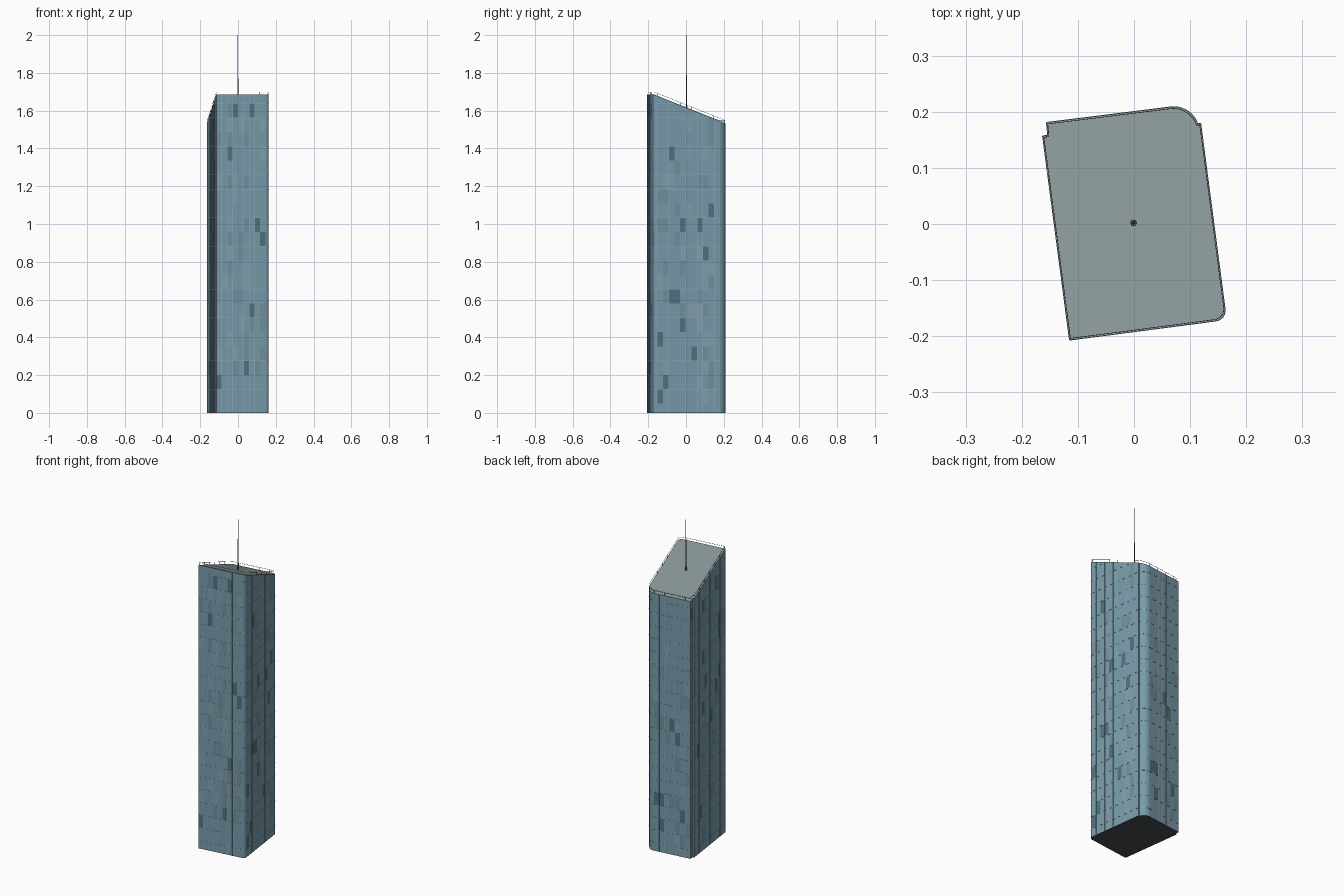
import bpy, bmesh, math, random
from mathutils import Vector, Matrix

if "Cube" in bpy.data.objects:
    bpy.data.objects.remove(bpy.data.objects["Cube"])

random.seed(4)
TILT = math.radians(7.6)
FLOOR = 0.0757


def material(name, rgb):
    m = bpy.data.materials.new(name)
    m.diffuse_color = (*rgb, 1)
    m.use_nodes = True
    m.node_tree.nodes["Principled BSDF"].inputs["Base Color"].default_value = m.diffuse_color
    return m


glass = [material("glass", (0.19, 0.33, 0.41)),
         material("glass_pale", (0.22, 0.35, 0.43)),
         material("glass_grey", (0.17, 0.28, 0.35)),
         material("glass_dark", (0.08, 0.17, 0.22))]
roof_mat = material("roof", (0.24, 0.29, 0.30))
base_mat = material("base", (0.06, 0.07, 0.075))
frame_mat = material("frame", (0.27, 0.40, 0.47))
metal_mat = material("metal", (0.10, 0.11, 0.12))


def roof_z(x, y):
    v = -x * math.sin(TILT) + y * math.cos(TILT)
    return 1.685 + (v + 0.19) * (1.53 - 1.685) / 0.39


def line(a, b, n):
    a, b = Vector(a), Vector(b)
    return [a.lerp(b, i / n) for i in range(n)]


def arc(c, r, a0, a1, n):
    return [Vector((c[0] + r * math.cos(math.radians(a0 + (a1 - a0) * i / n)),
                    c[1] + r * math.sin(math.radians(a0 + (a1 - a0) * i / n)))) for i in range(n)]


def finish(bm, name, mats):
    me = bpy.data.meshes.new(name)
    bm.normal_update()
    bm.to_mesh(me)
    bm.free()
    for m in mats:
        me.materials.append(m)
    ob = bpy.data.objects.new(name, me)
    bpy.context.collection.objects.link(ob)
    return ob


def beam(bm, a, b, w):
    a, b = Vector(a), Vector(b)
    d = b - a
    rot = d.to_track_quat('Z', 'Y').to_matrix().to_4x4()
    bmesh.ops.create_cube(bm, size=1, matrix=Matrix.Translation((a + b) / 2) @ rot
                          @ Matrix.Diagonal((w, w, d.length, 1)))


def up(p, dz=0):
    return (p.x, p.y, roof_z(p.x, p.y) + dz)


# footprint: sharp front-left, two rounded corners, two notches
front = line((-0.115, -0.207), (0.146, -0.173), 9)
corner_fr = arc((0.1436, -0.154), 0.019, -82.4, 7.6, 6)
right = line((0.1624, -0.1515), (0.119, 0.179), 11)
corner_br = [Vector((0.119, 0.179))] + arc((0.071, 0.164), 0.045, 19.5, 97.6, 8)
back = line((0.065, 0.2086), (-0.156, 0.181), 7)
notch = [Vector((-0.156, 0.181)), Vector((-0.154, 0.158))]
left = line((-0.163, 0.157), (-0.115, -0.207), 12)
ring = front + corner_fr + right + corner_br + back + notch + left
N = len(ring)

# tower body, cut into floors, with scattered tinted panes
bm = bmesh.new()
lo = [bm.verts.new((p.x, p.y, 0)) for p in ring]
hi = [bm.verts.new(up(p)) for p in ring]
for i in range(N):
    j = (i + 1) % N
    bm.faces.new((lo[i], lo[j], hi[j], hi[i]))
bm.faces.new(hi)
bm.faces.new(lo[::-1])
floors = [(k - 0.35) * FLOOR for k in range(1, 23)]
for z in floors:
    bmesh.ops.bisect_plane(bm, geom=bm.verts[:] + bm.edges[:] + bm.faces[:],
                           plane_co=(0, 0, z), plane_no=(0, 0, 1))
bm.normal_update()
for f in bm.faces:
    if f.normal.z > 0.5:
        f.material_index = 4
    elif f.normal.z < -0.5:
        f.material_index = 5
    elif max(e.calc_length() for e in f.edges) < 0.08 and f.calc_area() > 0.0015:
        f.material_index = random.choices((0, 1, 2, 3), (80, 8, 8, 4))[0]
finish(bm, "tower_body", glass + [roof_mat, base_mat])

# curtain wall frame lines
bm = bmesh.new()
for z in floors:
    for i in range(N):
        a, b = ring[i], ring[(i + 1) % N]
        if z < min(roof_z(*a), roof_z(*b)):
            beam(bm, (a.x, a.y, z), (b.x, b.y, z), 0.0015)
for p in front[1:] + right[1:] + back[1:] + left[1:]:
    beam(bm, (p.x, p.y, 0), up(p), 0.0015)
finish(bm, "wall_frame", [frame_mat])

# roof railing set slightly inside the edge
rail = [p * 0.985 for p in ring]
bm = bmesh.new()
for i in range(N):
    a, b = rail[i], rail[(i + 1) % N]
    beam(bm, up(a, 0.015), up(b, 0.015), 0.0012)
for side in (front, right, back, left):
    for p in side[::2]:
        q = p * 0.985
        beam(bm, up(q, -0.002), up(q, 0.0155), 0.0014)
finish(bm, "roof_railing", [metal_mat])


# stepped antenna
def mast(name, r1, r2, z0, z1):
    bm = bmesh.new()
    bmesh.ops.create_cone(bm, cap_ends=True, segments=10, radius1=r1, radius2=r2, depth=z1 - z0,
                          matrix=Matrix.Translation((-0.001, 0.002, (z0 + z1) / 2)))
    finish(bm, name, [metal_mat])


mast("antenna_foot", 0.006, 0.005, 1.595, 1.622)
mast("antenna_lower", 0.0028, 0.0024, 1.61, 1.79)
mast("antenna_upper", 0.0014, 0.0008, 1.79, 2.0)
